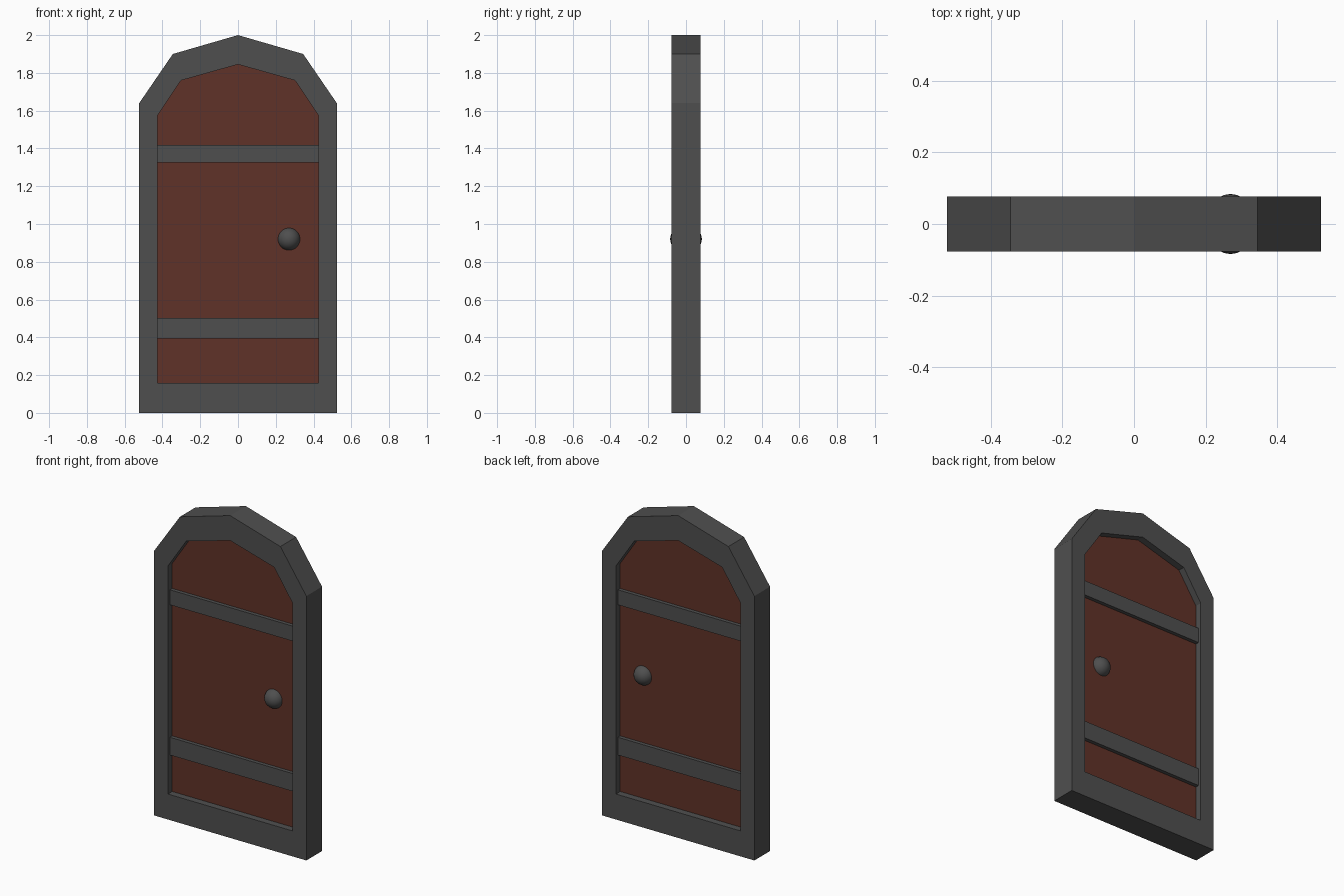
import bpy, bmesh

if "Cube" in bpy.data.objects:
    bpy.data.objects.remove(bpy.data.objects["Cube"])


def material(name, rgb):
    m = bpy.data.materials.new(name)
    m.diffuse_color = (*rgb, 1)
    m.use_nodes = True
    m.node_tree.nodes["Principled BSDF"].inputs["Base Color"].default_value = m.diffuse_color
    return m


IRON = material("dark grey iron", (0.078, 0.078, 0.078))
WOOD = material("red brown wood", (0.118, 0.032, 0.021))


def finish(bm, name, mat):
    bmesh.ops.recalc_face_normals(bm, faces=bm.faces)
    me = bpy.data.meshes.new(name)
    bm.to_mesh(me)
    bm.free()
    me.materials.append(mat)
    ob = bpy.data.objects.new(name, me)
    bpy.context.collection.objects.link(ob)
    return ob


def arch(half):
    """Close a right-hand half profile (bottom to shoulder) ending at the peak."""
    return half + [(-x, z) for x, z in reversed(half[:-1])]


OUTER = arch([(0.523, 0), (0.523, 1.64), (0.345, 1.90), (0, 2.0)])
INNER = arch([(0.427, 0.158), (0.427, 1.573), (0.302, 1.76), (0, 1.845)])


def loop(bm, pts, y):
    return [bm.verts.new((x, y, z)) for x, z in pts]


# Arched frame: a ring profile with depth
D = 0.077
bm = bmesh.new()
rings = [loop(bm, OUTER, -D), loop(bm, INNER, -D), loop(bm, INNER, D), loop(bm, OUTER, D)]
n = len(OUTER)
for k in range(4):
    a, b = rings[k], rings[(k + 1) % 4]
    for i in range(n):
        j = (i + 1) % n
        bm.faces.new((a[i], a[j], b[j], b[i]))
finish(bm, "door_frame", IRON)

# Recessed wooden panel
bm = bmesh.new()
front = loop(bm, INNER, -0.035)
back = loop(bm, INNER, 0.035)
bm.faces.new(front)
bm.faces.new(back)
for i in range(n):
    j = (i + 1) % n
    bm.faces.new((front[i], front[j], back[j], back[i]))
finish(bm, "door_panel", WOOD)


# Iron straps running across both sides
def strap(name, z0, z1):
    bm = bmesh.new()
    bmesh.ops.create_cube(bm, size=1)
    for v in bm.verts:
        v.co.x *= 0.854
        v.co.y *= 0.116
        v.co.z = z1 if v.co.z > 0 else z0
    finish(bm, name, IRON)


strap("lower_strap", 0.393, 0.503)
strap("upper_strap", 1.325, 1.418)

# Round knobs, one on each side
for side, s in (("front", -1), ("back", 1)):
    bm = bmesh.new()
    bmesh.ops.create_uvsphere(bm, u_segments=20, v_segments=14, radius=0.06)
    bmesh.ops.translate(bm, verts=bm.verts, vec=(0.27, s * 0.024, 0.92))
    for f in bm.faces:
        f.smooth = True
    finish(bm, side + "_knob", IRON)
